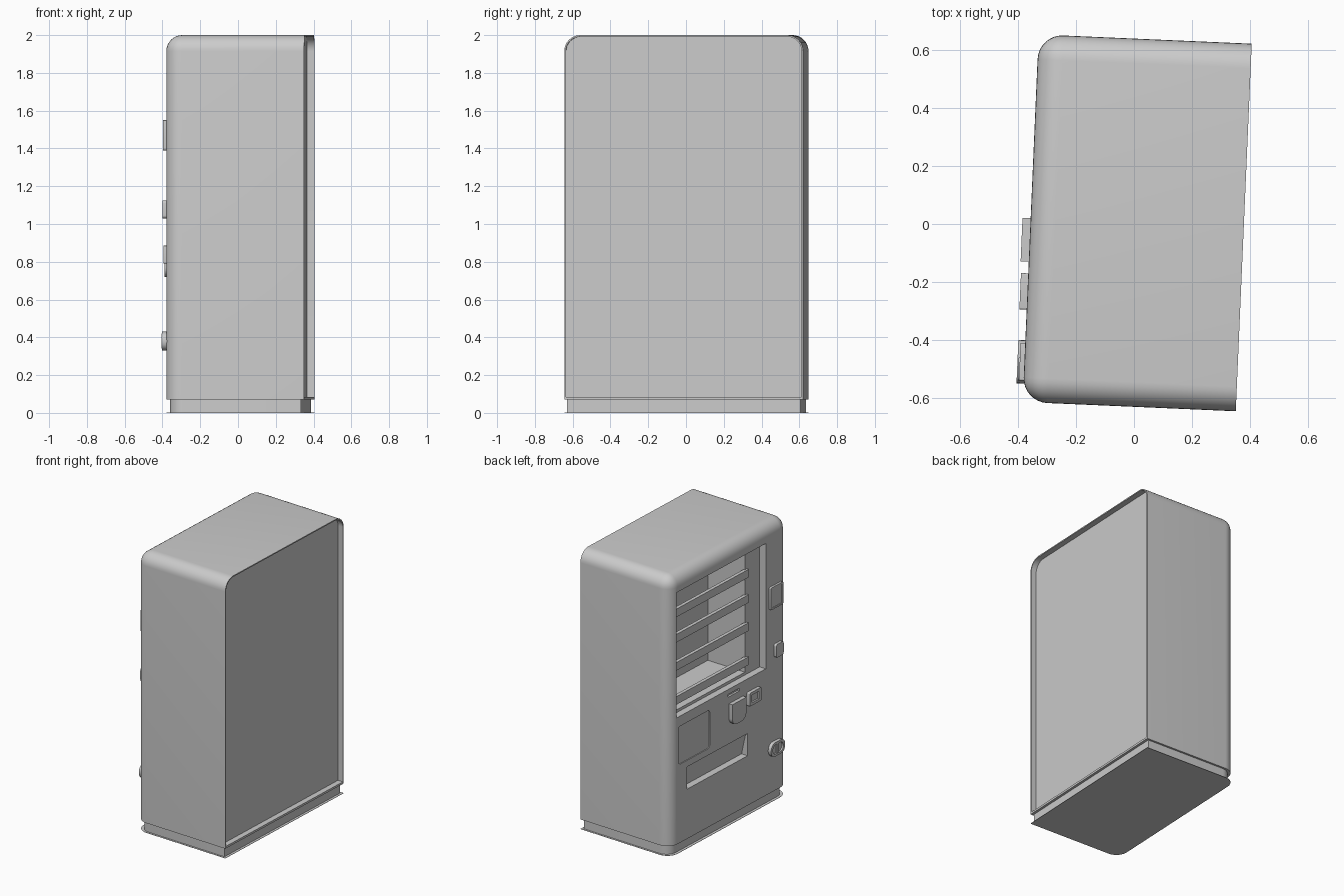
import bpy, bmesh, math
from mathutils import Matrix, Vector

if "Cube" in bpy.data.objects:
    bpy.data.objects.remove(bpy.data.objects["Cube"])

grey = bpy.data.materials.new("cabinet grey")
grey.use_nodes = True
COLOUR = (0.6, 0.6, 0.6, 1)
grey.diffuse_color = COLOUR
grey.node_tree.nodes["Principled BSDF"].inputs["Base Color"].default_value = COLOUR

FRONT, BACK, SIDE = -0.367, 0.367, 0.633
parts = []


def box(name, lo, hi, radius=0, pick=None, segments=8):
    """Box between two corners, with the edges chosen by pick rounded."""
    bm = bmesh.new()
    bmesh.ops.create_cube(bm, size=1)
    lo, hi = Vector(lo), Vector(hi)
    for v in bm.verts:
        v.co = [(lo[i] + hi[i]) / 2 + v.co[i] * (hi[i] - lo[i]) for i in range(3)]
    if radius:
        mid = (lo + hi) / 2
        chosen = [e for e in bm.edges if pick(e, (e.verts[0].co + e.verts[1].co) / 2 - mid)]
        bmesh.ops.bevel(bm, geom=chosen, offset=radius, segments=segments,
                        profile=0.5, affect='EDGES', clamp_overlap=True)
    me = bpy.data.meshes.new(name)
    bm.to_mesh(me)
    bm.free()
    me.materials.append(grey)
    ob = bpy.data.objects.new(name, me)
    bpy.context.collection.objects.link(ob)
    parts.append(ob)
    return ob


def along(axis):
    return lambda e, m: abs((e.verts[0].co - e.verts[1].co)[axis]) > 1e-5 and abs(m[axis]) < 1e-5


def plate(name, y, z, out, inward=0.01, radius=0):
    """Block on the door: out is how far it stands proud, inward how deep it reaches."""
    return box(name, (FRONT - out, y[0], z[0]), (FRONT + inward, y[1], z[1]), radius, along(0), 5)


def cut(target, cutter):
    mod = target.modifiers.new("cut", 'BOOLEAN')
    mod.operation, mod.solver, mod.object = 'DIFFERENCE', 'EXACT', cutter
    bpy.context.view_layer.objects.active = target
    bpy.ops.object.modifier_apply(modifier=mod.name)
    parts.remove(cutter)
    bpy.data.objects.remove(cutter)


# Cabinet: rounded at the front and over the top, sharp at the back
def cabinet_edges(e, m):
    front_edge = m.x < -0.1 and m.z > -0.1
    top_side = m.z > 0.1 and abs(m.y) > 0.1
    return front_edge or top_side


cabinet = box("cabinet", (FRONT, -SIDE, 0.07), (BACK, SIDE, 2), 0.085, cabinet_edges)

# Recessed back
cut(cabinet, box("back_cutter", (BACK - 0.04, -SIDE + 0.008, 0.085), (BACK + 0.1, SIDE - 0.008, 1.992),
                 0.078, lambda e, m: along(0)(e, m) and m.z > 0))

# Display window: shallow frame step, then the deep compartment
cut(cabinet, plate("frame_cutter", (-0.394, 0.56), (0.98, 1.88), 0.05, 0.05))
cut(cabinet, plate("display_cutter", (-0.235, 0.53), (1.0, 1.86), 0.05, 0.353))
# Delivery slot and faint service panel
cut(cabinet, plate("slot_cutter", (-0.2, 0.45), (0.427, 0.587), 0.05, 0.06))
cut(cabinet, plate("panel_cutter", (0.205, 0.54), (0.634, 0.907), 0.05, 0.006, 0.02))
# Coin slit
cut(cabinet, plate("slit_cutter", (-0.11, 0.01), (0.925, 0.945), 0.05, 0.015))

# Shelf rails
for i, top in enumerate((1.736, 1.554, 1.352, 1.107)):
    box(f"shelf_rail_{i + 1}", (FRONT + 0.035, -0.256, top - 0.058), (FRONT + 0.06, 0.54, top))

# Delivery flap, leaning inwards towards the bottom
flap = box("delivery_flap", (FRONT + 0.015, -0.2, 0.427), (FRONT + 0.021, 0.45, 0.587))
for v in flap.data.vertices:
    if v.co.z < 0.5:
        v.co.x += 0.035

# Coin return, its lower end rounded
box("coin_return", (FRONT - 0.028, -0.15, 0.72), (FRONT + 0.01, 0.0, 0.875), 0.05,
    lambda e, m: along(0)(e, m) and m.z < 0, 5)

# Button housing with a sunken square
button = plate("button_housing", (-0.315, -0.19), (0.79, 0.885), 0.025, 0.01, 0.006)
cut(button, plate("button_cutter", (-0.29, -0.215), (0.81, 0.865), 0.05, -0.013))

# Card reader, latch and lock
reader = plate("card_reader", (-0.56, -0.43), (1.39, 1.55), 0.016, 0.02, 0.006)
cut(reader, plate("reader_cutter", (-0.548, -0.442), (1.402, 1.538), 0.05, -0.012))
plate("latch", (-0.56, -0.48), (1.03, 1.125), 0.02, 0.02, 0.015)
lock = plate("lock_housing", (-0.57, -0.42), (0.33, 0.43), 0.024, 0.03, 0.045)
cut(lock, plate("lock_cutter", (-0.55, -0.44), (0.347, 0.413), 0.05, -0.012, 0.03))
plate("lock_grip", (-0.505, -0.485), (0.34, 0.42), 0.022, 0.01)


# Plinth, slightly inset, on a thin floor sheet
def front_uprights(e, m):
    return along(2)(e, m) and m.x < 0


box("plinth", (FRONT + 0.02, -SIDE + 0.014, 0), (BACK - 0.018, SIDE - 0.014, 0.075), 0.075, front_uprights)
box("floor_sheet", (FRONT, -SIDE, 0), (BACK, SIDE, 0.002), 0.085, front_uprights)

# The whole machine stands turned a little
place = Matrix.Translation((0.011, 0.004, 0)) @ Matrix.Rotation(math.radians(-2.49), 4, 'Z')
for ob in parts:
    ob.data.transform(place)
    ob.select_set(True)
bpy.context.view_layer.objects.active = cabinet
bpy.ops.object.shade_smooth_by_angle(angle=math.radians(30))
